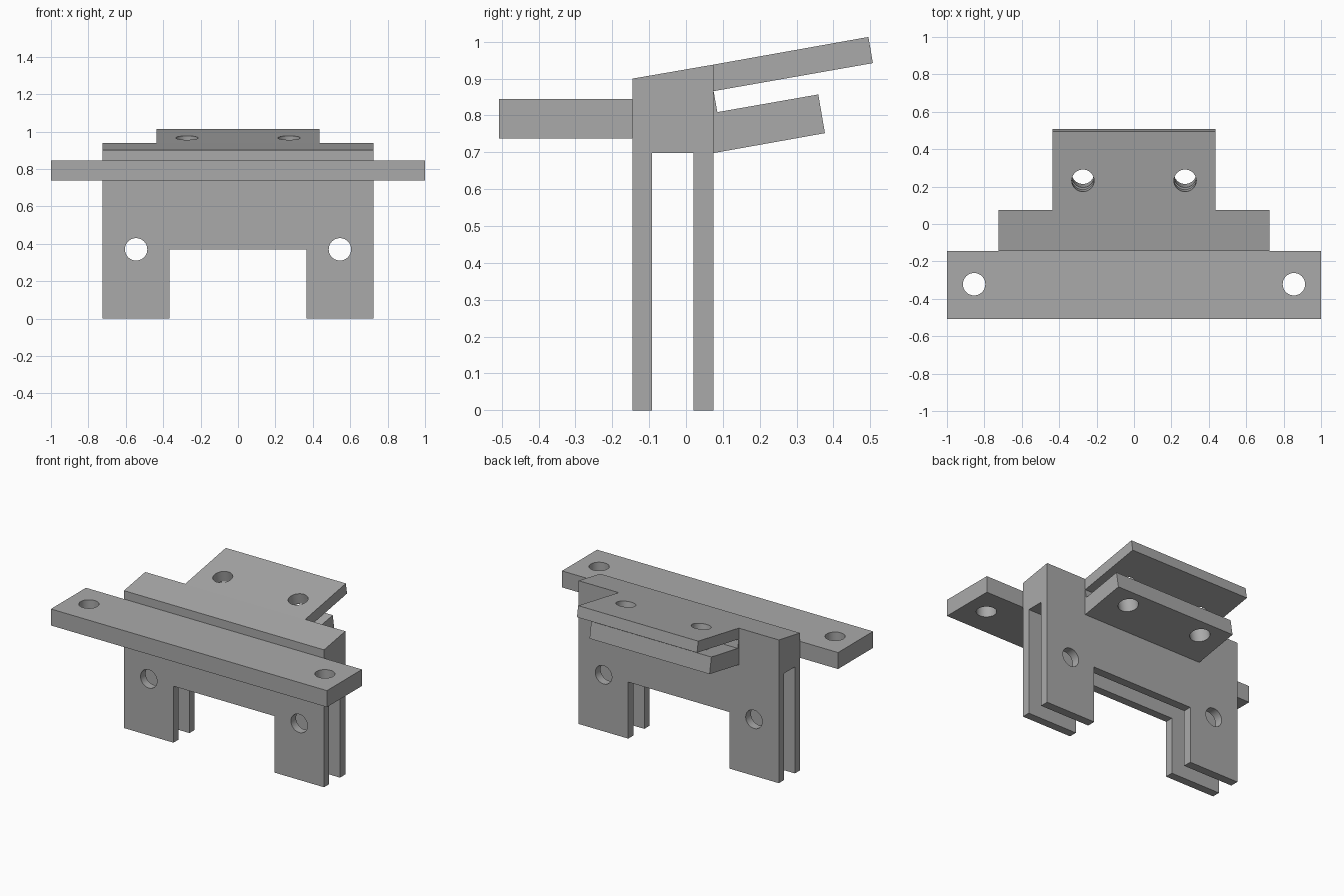
import bpy
import bmesh
from math import radians
from mathutils import Matrix, Vector

cube = bpy.data.objects.get("Cube")
if cube:
    bpy.data.objects.remove(cube, do_unlink=True)

grey = bpy.data.materials.new("plain grey")
grey.use_nodes = True
grey.diffuse_color = (0.4, 0.4, 0.4, 1)
grey.node_tree.nodes["Principled BSDF"].inputs["Base Color"].default_value = (0.4, 0.4, 0.4, 1)

HOLE_R = 0.06
TILT = radians(10)


def make_object(name, bm):
    bmesh.ops.recalc_face_normals(bm, faces=bm.faces)
    mesh = bpy.data.meshes.new(name)
    bm.to_mesh(mesh)
    bm.free()
    mesh.materials.append(grey)
    obj = bpy.data.objects.new(name, mesh)
    bpy.context.collection.objects.link(obj)
    return obj


def extrude_side(name, profile, half_width):
    """Extrude a (y, z) outline across x, centred."""
    bm = bmesh.new()
    face = bm.faces.new([bm.verts.new((-half_width, y, z)) for y, z in profile])
    ext = bmesh.ops.extrude_face_region(bm, geom=[face])["geom"]
    verts = [v for v in ext if isinstance(v, bmesh.types.BMVert)]
    bmesh.ops.translate(bm, verts=verts, vec=(2 * half_width, 0, 0))
    return make_object(name, bm)


def drill(obj, centre, tilt):
    """Cut a mirrored pair of round holes whose axis is z tilted about x."""
    for side in (-1, 1):
        bm = bmesh.new()
        pos = Vector((side * centre[0], centre[1], centre[2]))
        bmesh.ops.create_cone(bm, cap_ends=True, segments=40, radius1=HOLE_R,
                              radius2=HOLE_R, depth=0.9,
                              matrix=Matrix.Translation(pos) @ Matrix.Rotation(tilt, 4, 'X'))
        cut(obj, make_object("hole_cutter", bm))


def cut(obj, cutter):
    mod = obj.modifiers.new("cut", 'BOOLEAN')
    mod.operation = 'DIFFERENCE'
    mod.solver = 'EXACT'
    mod.object = cutter
    bpy.context.view_layer.objects.active = obj
    bpy.ops.object.modifier_apply(modifier=mod.name)
    bpy.data.objects.remove(cutter, do_unlink=True)


# Body: slotted double wall under a solid sloped head
body = extrude_side("bracket_body", [
    (-0.145, 0), (-0.092, 0), (-0.092, 0.698), (0.02, 0.698),
    (0.02, 0), (0.075, 0), (0.075, 0.938), (-0.145, 0.9)], 0.725)
leg_gap = extrude_side("leg_gap_cutter", [
    (-0.3, -0.2), (0.3, -0.2), (0.3, 0.37), (-0.3, 0.37)], 0.366)
cut(body, leg_gap)
drill(body, (0.545, 0, 0.37), radians(90))

# Front mounting plate
plate = extrude_side("front_plate", [
    (-0.508, 0.737), (-0.145, 0.737), (-0.145, 0.845), (-0.508, 0.845)], 1.0)
drill(plate, (0.855, -0.322, 0.79), 0)

# Pair of tilted rear flanges with a slot between
flanges = extrude_side("rear_flanges", [
    (0.075, 0.698), (0.377, 0.752), (0.359, 0.857), (0.085, 0.809),
    (0.075, 0.866), (0.507, 0.942), (0.495, 1.013), (0.075, 0.938)], 0.435)
drill(flanges, (0.273, 0.232, 0.966), TILT)

# Smooth the hole walls, keep the plate edges sharp
bpy.ops.object.select_all(action='DESELECT')
for part in (body, plate, flanges):
    part.select_set(True)
bpy.context.view_layer.objects.active = body
bpy.ops.object.shade_smooth_by_angle(angle=radians(30))
